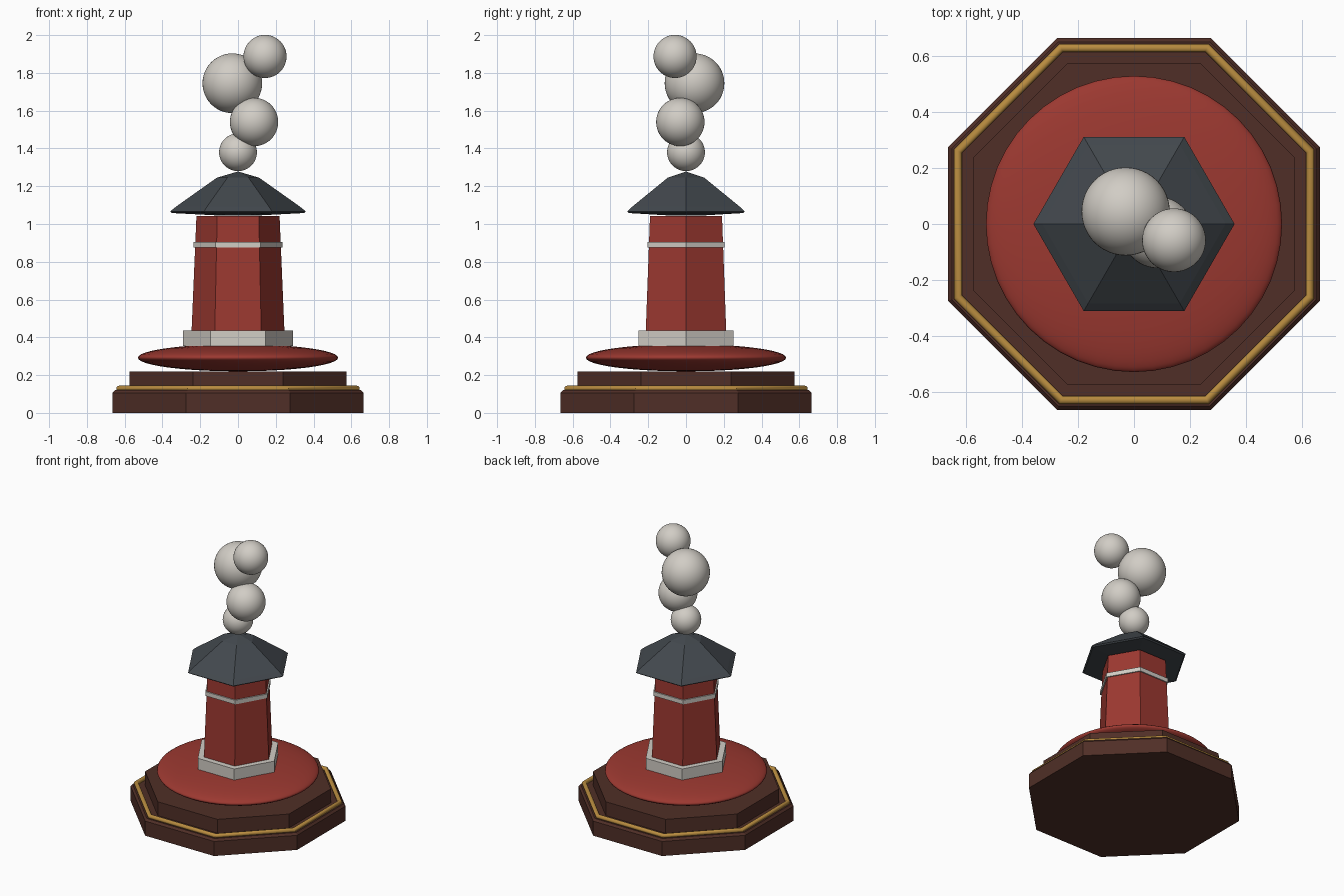
import bpy
import bmesh
import math

cube = bpy.data.objects.get("Cube")
if cube:
    bpy.data.objects.remove(cube, do_unlink=True)


def material(name, rgb):
    m = bpy.data.materials.new(name)
    m.use_nodes = True
    colour = (*rgb, 1.0)
    m.diffuse_color = colour
    bsdf = next(n for n in m.node_tree.nodes if n.type == 'BSDF_PRINCIPLED')
    bsdf.inputs["Base Color"].default_value = colour
    return m


red = material("red paint", (0.33, 0.04, 0.03))
wood = material("dark wood", (0.08, 0.028, 0.02))
gold = material("gold", (0.48, 0.26, 0.05))
slate = material("slate", (0.055, 0.065, 0.075))
white = material("off white", (0.64, 0.61, 0.56))


def finish(name, bm, mat, smooth=False):
    bmesh.ops.recalc_face_normals(bm, faces=bm.faces)
    mesh = bpy.data.meshes.new(name)
    bm.to_mesh(mesh)
    bm.free()
    mesh.materials.append(mat)
    for p in mesh.polygons:
        p.use_smooth = smooth
    if smooth:
        mesh.set_sharp_from_angle(angle=math.radians(40))
    ob = bpy.data.objects.new(name, mesh)
    bpy.context.collection.objects.link(ob)
    return ob


def turned(name, profile, sides, mat, closed=False, smooth=False):
    """Sweep an (radius, height) profile round z; octagons get flats on the axes."""
    bm = bmesh.new()
    offset = math.pi / 8 if sides == 8 else 0
    rings = []
    for r, z in profile:
        ring = []
        for i in range(sides):
            a = offset + math.tau * i / sides
            ring.append(bm.verts.new((r * math.cos(a), r * math.sin(a), z)))
        rings.append(ring)
    pairs = list(zip(rings, rings[1:]))
    if closed:
        pairs.append((rings[-1], rings[0]))
    for low, high in pairs:
        for i in range(sides):
            j = (i + 1) % sides
            bm.faces.new((low[i], low[j], high[j], high[i]))
    if not closed:
        bm.faces.new(rings[0])
        bm.faces.new(rings[-1])
    bmesh.ops.remove_doubles(bm, verts=bm.verts, dist=0.0001)
    return finish(name, bm, mat, smooth)


def ball(name, centre, radius, mat, squash=1.0):
    bm = bmesh.new()
    bmesh.ops.create_uvsphere(bm, u_segments=48, v_segments=24, radius=radius)
    ob = finish(name, bm, mat, True)
    ob.location = centre
    ob.scale.z = squash
    return ob


# Stepped octagonal stand with a gold moulding
turned("stand_base", [(0.72, 0), (0.72, 0.105), (0.706, 0.12)], 8, wood)
turned("stand_step", [(0.622, 0.11), (0.622, 0.22)], 8, wood)
moulding = [(0.682 + 0.016 * math.cos(math.tau * k / 12),
             0.129 + 0.015 * math.sin(math.tau * k / 12)) for k in range(12)]
turned("gold_moulding", moulding, 8, gold, closed=True, smooth=True)

# Flattened cushion disc
ball("cushion_disc", (0, 0, 0.292), 0.53, red, squash=0.072 / 0.53)

# Tapered hexagonal tower with plinth and band
turned("tower_plinth", [(0.29, 0.355), (0.29, 0.435)], 6, white)
turned("tower", [(0.246, 0.43), (0.22, 1.043)], 6, red)
turned("tower_band", [(0.236, 0.875), (0.236, 0.905)], 6, white)

# Hexagonal roof with a thin lip and a shallow peak
turned("roof", [(0.12, 1.046), (0.35, 1.058), (0.36, 1.066), (0.328, 1.092),
                (0.112, 1.245), (0, 1.278)], 6, slate)

# Rising smoke puffs
puffs = [((0, 0, 1.38), 0.1), ((0.085, -0.03, 1.54), 0.128),
         ((-0.03, 0.045, 1.745), 0.158), ((0.143, -0.058, 1.887), 0.114)]
for n, (centre, radius) in enumerate(puffs, 1):
    ball(f"smoke_puff_{n}", centre, radius, white)
